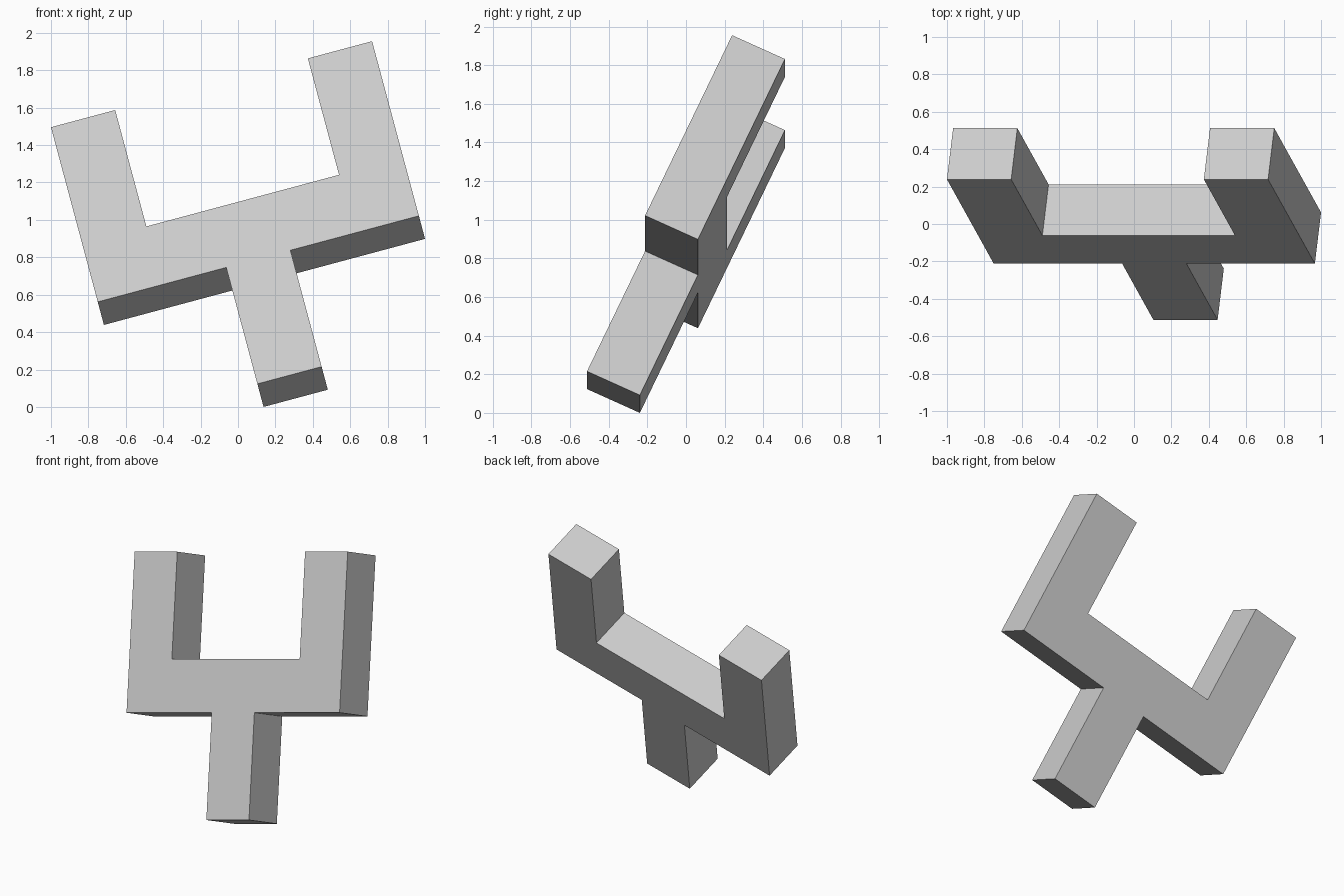
import bpy
import bmesh
from math import radians
from mathutils import Matrix, Vector

cube = bpy.data.objects.get("Cube")
if cube:
    bpy.data.objects.remove(cube, do_unlink=True)

UNIT = 0.3555   # width of the arms, crossbar and stem
DEPTH = 0.302   # thickness of the fork

# Plain grey
grey = bpy.data.materials.new("light_grey")
grey.use_nodes = True
colour = (0.6, 0.6, 0.6, 1.0)
grey.diffuse_color = colour
grey.node_tree.nodes["Principled BSDF"].inputs["Base Color"].default_value = colour

# Right half of the fork outline in units, stem foot up to the inner arm corner
half = [(0.5, -2), (0.5, 0), (2.5, 0), (2.5, 3), (1.5, 3), (1.5, 1)]
outline = half + [(-x, y) for x, y in reversed(half)]

# Front face, extruded backwards into a solid
bm = bmesh.new()
front = bm.faces.new([bm.verts.new((x * UNIT, y * UNIT, 0)) for x, y in outline])
solid = bmesh.ops.extrude_face_region(bm, geom=[front], use_keep_orig=True)
back_verts = [g for g in solid["geom"] if isinstance(g, bmesh.types.BMVert)]
bmesh.ops.translate(bm, verts=back_verts, vec=(0, 0, -DEPTH))
bmesh.ops.recalc_face_normals(bm, faces=bm.faces)

# Lean back 25 degrees and tip sideways 15 degrees
bm.transform(Matrix.Rotation(radians(-15), 4, 'Y') @ Matrix.Rotation(radians(65), 4, 'X'))

# Centre on x and y, stand on the ground
low = Vector([min(v.co[i] for v in bm.verts) for i in range(3)])
high = Vector([max(v.co[i] for v in bm.verts) for i in range(3)])
shift = Vector((-(low.x + high.x) / 2, -(low.y + high.y) / 2, -low.z))
bmesh.ops.translate(bm, verts=bm.verts, vec=shift)

mesh = bpy.data.meshes.new("two_armed_fork")
bm.to_mesh(mesh)
bm.free()
mesh.materials.append(grey)
fork = bpy.data.objects.new("two_armed_fork", mesh)
bpy.context.collection.objects.link(fork)
